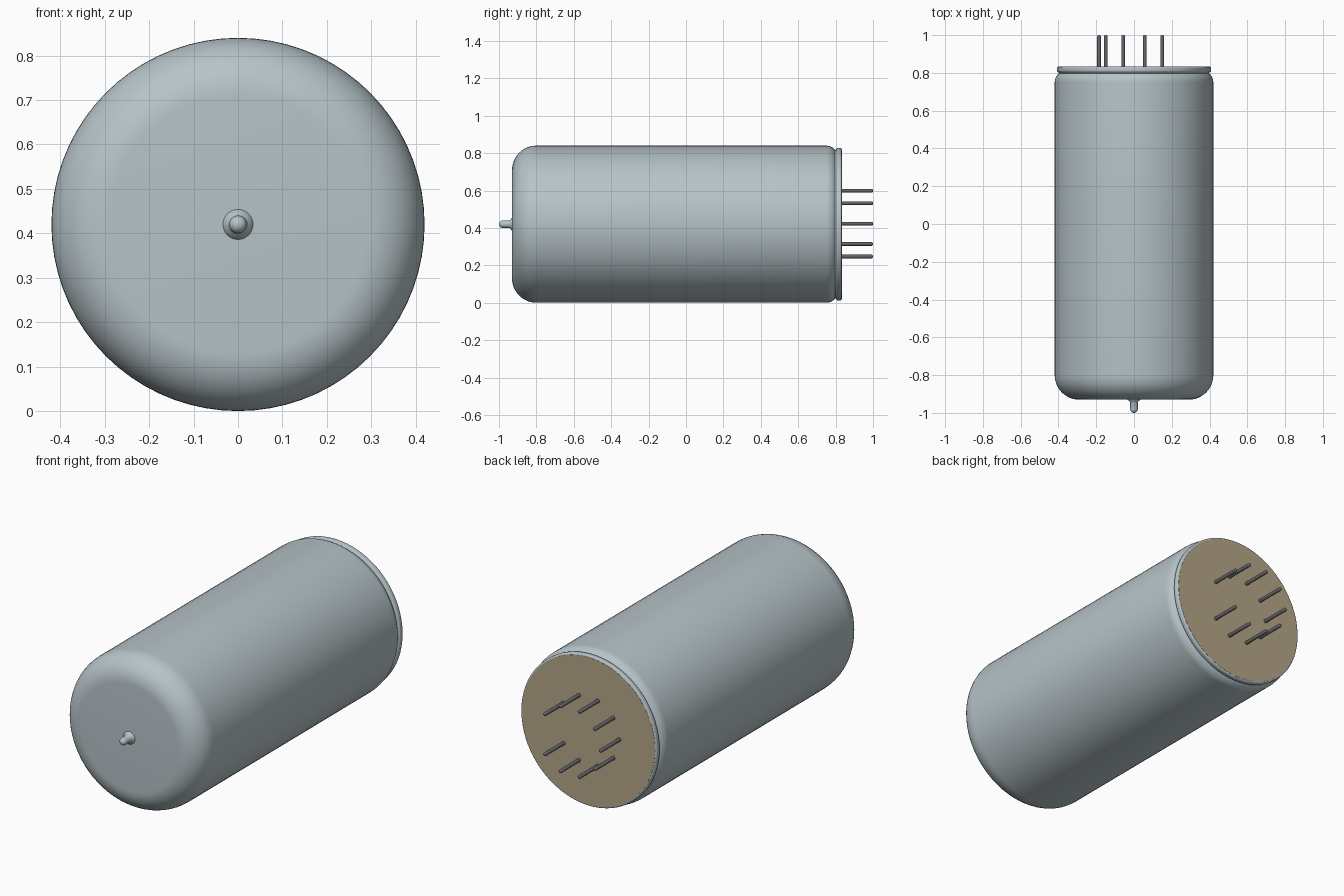
import bpy, bmesh
from math import sin, cos, pi, radians
from mathutils import Matrix

cube = bpy.data.objects.get("Cube")
if cube:
    bpy.data.objects.remove(cube, do_unlink=True)

R = 0.42  # body radius, also height of the axis


def material(name, rgb):
    m = bpy.data.materials.new(name)
    m.use_nodes = True
    m.diffuse_color = (*rgb, 1)
    bsdf = m.node_tree.nodes["Principled BSDF"]
    bsdf.inputs["Base Color"].default_value = (*rgb, 1)
    bsdf.inputs["Roughness"].default_value = 0.5
    return m


glass = material("grey_blue_glass", (0.47, 0.55, 0.58))
tan = material("tan_base", (0.46, 0.38, 0.25))
steel = material("dark_steel", (0.13, 0.13, 0.14))


def arc(y, r, radius, start, end, steps):
    """Profile points (y, r) along an arc; 0 degrees is outward, 90 is backward."""
    angles = [radians(start + (end - start) * i / steps) for i in range(steps + 1)]
    return [(y + radius * sin(a), r + radius * cos(a)) for a in angles]


def lathe(name, profile, mat, segments, x=0, z=R, angle=30):
    """Spin a (y, r) profile, ordered front to back, around an axis along y."""
    bm = bmesh.new()
    verts = [bm.verts.new((r, y, 0)) for y, r in profile]
    edges = [bm.edges.new(pair) for pair in zip(verts, verts[1:])]
    bmesh.ops.spin(bm, geom=verts + edges, cent=(0, 0, 0), axis=(0, 1, 0),
                   angle=2 * pi, steps=segments, use_duplicate=False)
    bmesh.ops.remove_doubles(bm, verts=bm.verts, dist=0.0001)
    bmesh.ops.recalc_face_normals(bm, faces=bm.faces)
    bmesh.ops.transform(bm, matrix=Matrix.Translation((x, 0, z)), verts=bm.verts)
    mesh = bpy.data.meshes.new(name)
    bm.to_mesh(mesh)
    bm.free()
    mesh.materials.append(mat)
    obj = bpy.data.objects.new(name, mesh)
    bpy.context.collection.objects.link(obj)
    bpy.ops.object.select_all(action="DESELECT")
    obj.select_set(True)
    bpy.context.view_layer.objects.active = obj
    bpy.ops.object.shade_smooth_by_angle(angle=radians(angle))
    return obj


# Glass envelope: wide front rounding, small rounding at the back
lathe("glass_envelope",
      [(-0.93, 0)] + arc(-0.80, R - 0.13, 0.13, -90, 0, 12)
      + arc(0.75, R - 0.06, 0.06, 0, 62, 6) + [(0.803, 0)], glass, 72)

# Sealed nipple at the front, flared where it meets the glass
lathe("sealing_tip",
      [(-1.0, 0)] + arc(-0.98, 0, 0.02, -75, 0, 6)
      + [(-0.945, 0.02), (-0.938, 0.024), (-0.932, 0.034), (-0.925, 0.034)], glass, 24, angle=60)

# Rim ring and the base plate inside it
lathe("rim_ring",
      [(0.79, 0.39), (0.803, 0.40)] + arc(0.812, 0.399, 0.009, -60, 0, 3)
      + arc(0.824, 0.399, 0.009, 0, 90, 4) + [(0.833, 0.385)], glass, 72)
lathe("base_plate", [(0.82, 0), (0.82, 0.399), (0.834, 0.399), (0.834, 0)], tan, 72)

# Nine pins on a ten-place circle, with the +x place left empty
for i in range(1, 10):
    a = 2 * pi * i / 10
    lathe(f"pin_{i}",
          [(0.82, 0), (0.82, 0.01)] + arc(0.992, 0.002, 0.008, 0, 90, 3) + [(1.0, 0)],
          steel, 16, x=0.185 * cos(a), z=R + 0.003 + 0.185 * sin(a), angle=60)
